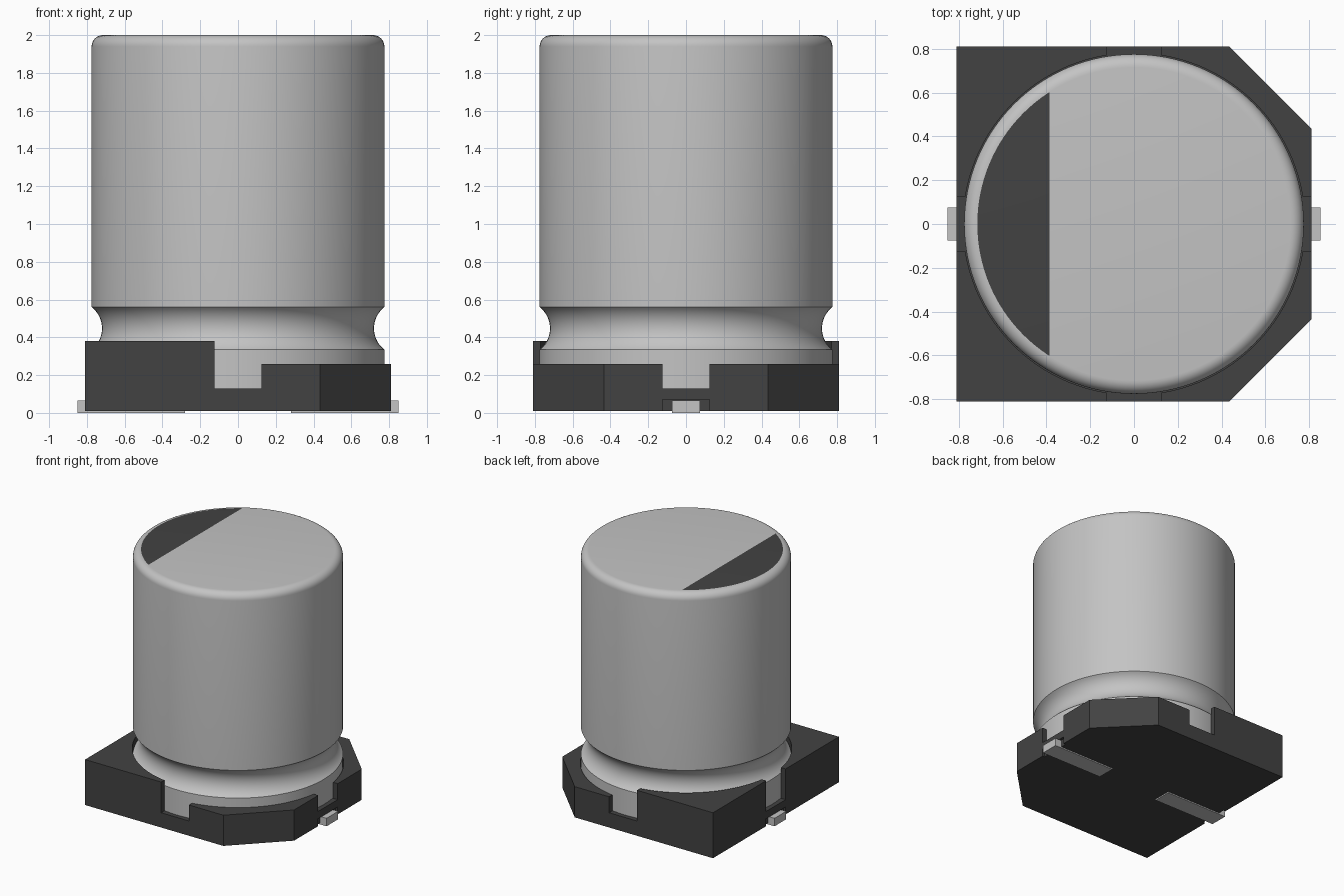
import bpy
import bmesh
import math

cube = bpy.data.objects.get("Cube")
if cube:
    bpy.data.objects.remove(cube, do_unlink=True)


def material(name, value):
    mat = bpy.data.materials.new(name)
    mat.use_nodes = True
    color = (value, value, value, 1)
    mat.diffuse_color = color
    bsdf = mat.node_tree.nodes["Principled BSDF"]
    bsdf.inputs["Base Color"].default_value = color
    bsdf.inputs["Roughness"].default_value = 0.5
    return mat


METAL = material("light grey metal", 0.55)
PLASTIC = material("dark grey plastic", 0.055)


def finish(name, bm, mats):
    bmesh.ops.recalc_face_normals(bm, faces=bm.faces)
    mesh = bpy.data.meshes.new(name)
    bm.to_mesh(mesh)
    bm.free()
    for mat in mats:
        mesh.materials.append(mat)
    obj = bpy.data.objects.new(name, mesh)
    bpy.context.collection.objects.link(obj)
    return obj


def prism(name, outline, z0, z1, mat):
    """Extrude a plan outline from z0 to z1."""
    bm = bmesh.new()
    face = bm.faces.new([bm.verts.new((x, y, z0)) for x, y in outline])
    ext = bmesh.ops.extrude_face_region(bm, geom=[face])
    for v in ext["geom"]:
        if isinstance(v, bmesh.types.BMVert):
            v.co.z = z1
    return finish(name, bm, [mat])


def arc(cx, cz, r, a0, a1, n):
    return [(cx + r * math.cos(math.radians(a0 + (a1 - a0) * i / n)),
             cz + r * math.sin(math.radians(a0 + (a1 - a0) * i / n)))
            for i in range(n + 1)]


HALF, CHAMFER, SLOT, BORE = 0.81, 0.435, 0.125, 0.78
R, FILLET, FLOOR = 0.775, 0.06, 0.13

# Can: lathe profile with a rolled groove and rounded top edge
groove_r, half = 0.1426, 0.1125
tilt = math.degrees(math.asin(half / groove_r))
groove_x = R + groove_r * math.cos(math.radians(tilt))
profile = [(R, FLOOR)]
profile += arc(groove_x, 0.4475, groove_r, 180 + tilt, 180 - tilt, 16)
profile += arc(R - FILLET, 2 - FILLET, FILLET, 0, 90, 8)

SEG = 128
bm = bmesh.new()
rings = [[bm.verts.new((r * math.cos(2 * math.pi * i / SEG),
                        r * math.sin(2 * math.pi * i / SEG), z))
          for i in range(SEG)] for r, z in profile]
for low, high in zip(rings, rings[1:]):
    for i in range(SEG):
        j = (i + 1) % SEG
        bm.faces.new((low[i], low[j], high[j], high[i]))
bm.faces.new(rings[0])
top = bm.faces.new(rings[-1])
# Polarity mark: a segment cut out of the top face
bmesh.ops.bisect_plane(bm, geom=[top] + list(top.edges) + list(top.verts),
                       plane_co=(-0.385, 0, 0), plane_no=(1, 0, 0))
for f in bm.faces:
    c = f.calc_center_median()
    if c.z > 1.9999 and c.x < -0.385:
        f.material_index = 1
can = finish("can", bm, [METAL, PLASTIC])
bpy.ops.object.select_all(action="DESELECT")
can.select_set(True)
bpy.context.view_layer.objects.active = can
bpy.ops.object.shade_smooth_by_angle(angle=math.radians(30))

# Base plate: lower layer is recessed around the leads
DEPTH = HALF - 0.02
lower = [(-HALF, -HALF), (CHAMFER, -HALF), (HALF, -CHAMFER),
         (HALF, -SLOT), (DEPTH, -SLOT), (DEPTH, SLOT), (HALF, SLOT),
         (HALF, CHAMFER), (CHAMFER, HALF), (-HALF, HALF),
         (-HALF, SLOT), (-DEPTH, SLOT), (-DEPTH, -SLOT), (-HALF, -SLOT)]
upper = [p for p in lower if abs(p[1]) > SLOT]
prism("base_plate_lower", lower, 0.01, 0.07, PLASTIC)
prism("base_plate_upper", upper, 0.07, FLOOR, PLASTIC)

# Corner walls: bored for the can, tall and square on the right,
# low and chamfered on the left
edge = math.degrees(math.asin(SLOT / BORE))
for sx, side, height in ((-1, "right", 0.38), (1, "left", 0.26)):
    corner = [(CHAMFER, HALF), (HALF, CHAMFER)] if sx > 0 else [(HALF, HALF)]
    outline = arc(0, 0, BORE, edge, 90 - edge, 32)
    outline += [(SLOT, HALF)] + corner + [(HALF, SLOT)]
    for sy, end in ((-1, "front"), (1, "back")):
        prism(f"{end}_{side}_corner_wall",
              [(sx * x, sy * y) for x, y in outline], FLOOR, height, PLASTIC)

# Flat leads under the base
for s, side in ((-1, "right"), (1, "left")):
    prism(f"{side}_lead", [(s * 0.28, -0.075), (s * 0.85, -0.075),
                           (s * 0.85, 0.075), (s * 0.28, 0.075)],
          0.0, 0.065, METAL)
